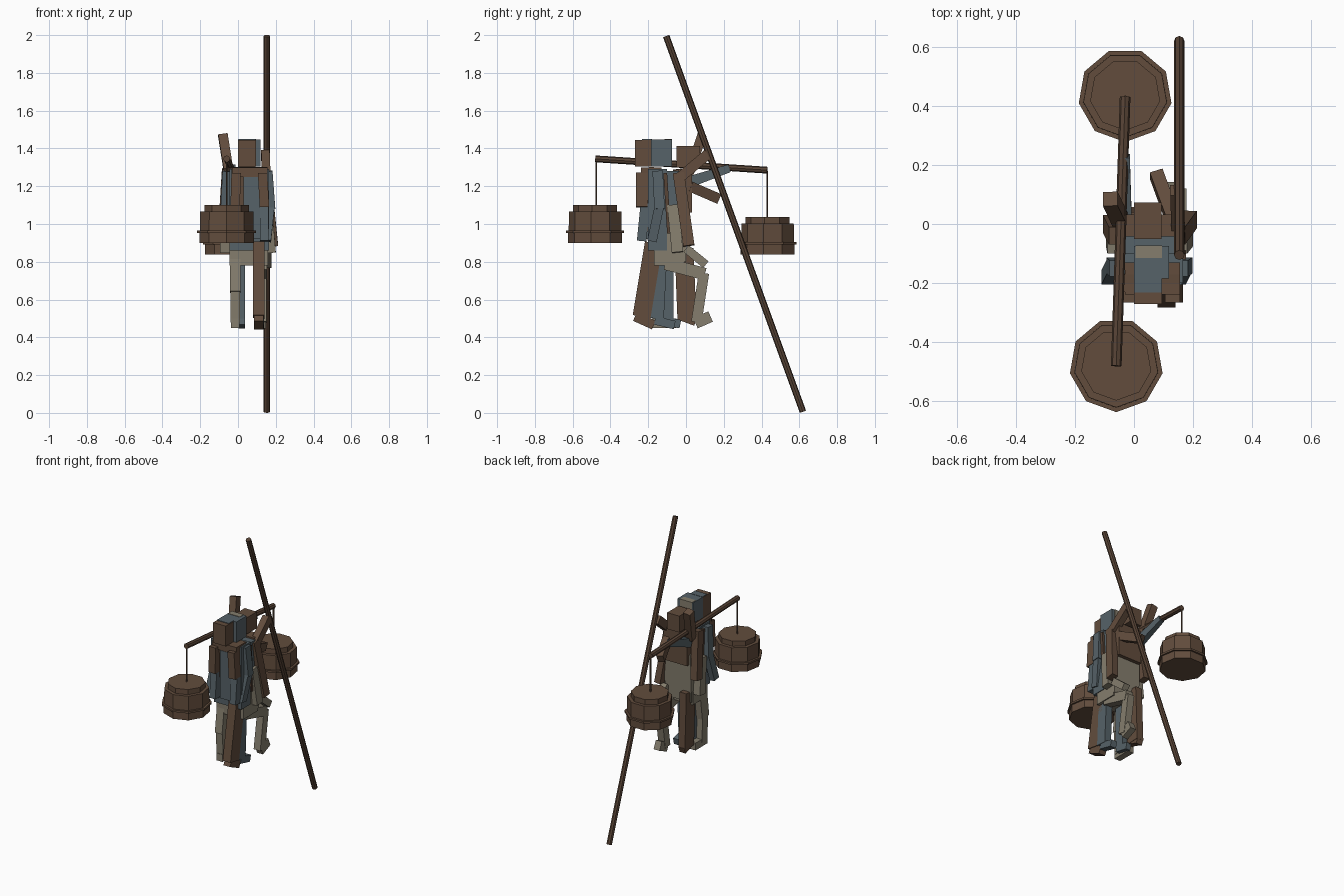
import bpy, bmesh, math
from mathutils import Vector, Matrix


def material(name, rgb):
    m = bpy.data.materials.new(name)
    m.diffuse_color = (*rgb, 1)
    return m


BROWN = material("brown cloth and wood", (0.122, 0.073, 0.046))
DARK = material("dark wood", (0.098, 0.058, 0.037))
BLUE = material("slate blue", (0.093, 0.122, 0.138))
BEIGE = material("drab beige", (0.235, 0.208, 0.155))


def finish(name, bm, mat):
    bmesh.ops.recalc_face_normals(bm, faces=bm.faces)
    me = bpy.data.meshes.new(name)
    bm.to_mesh(me)
    bm.free()
    me.materials.append(mat)
    ob = bpy.data.objects.new(name, me)
    bpy.context.collection.objects.link(ob)
    return ob


def box(name, mat, lo, hi):
    lo, hi = Vector(lo), Vector(hi)
    bm = bmesh.new()
    bmesh.ops.create_cube(bm, size=1, matrix=Matrix.Translation((lo + hi) / 2)
                          @ Matrix.Diagonal((*(hi - lo), 1)))
    return finish(name, bm, mat)


def limb(name, mat, p, q, w, d, taper=1.0):
    """Box running from p to q; w is its width along x, d its depth."""
    p, q = Vector(p), Vector(q)
    axis = (q - p).normalized()
    side = (Vector((1, 0, 0)) - axis * axis.x).normalized()
    deep = axis.cross(side)
    bm = bmesh.new()
    rings = []
    for c, s in ((p, 1), (q, taper)):
        rings.append([bm.verts.new(c + side * w * s * a / 2 + deep * d * s * b / 2)
                      for a, b in ((-1, -1), (1, -1), (1, 1), (-1, 1))])
    bm.faces.new(rings[0])
    bm.faces.new(rings[1])
    for i in range(4):
        j = (i + 1) % 4
        bm.faces.new((rings[0][i], rings[0][j], rings[1][j], rings[1][i]))
    return finish(name, bm, mat)


def rod(name, mat, p, q, r, sides=8):
    p, q = Vector(p), Vector(q)
    bm = bmesh.new()
    rot = (q - p).to_track_quat('Z', 'Y').to_matrix().to_4x4()
    bmesh.ops.create_cone(bm, cap_ends=True, segments=sides, radius1=r, radius2=r,
                          depth=(q - p).length,
                          matrix=Matrix.Translation((p + q) / 2) @ rot)
    return finish(name, bm, mat)


def bucket(name, x, y, z):
    """Nine-sided bucket with a hoop and a stepped lid."""
    profile = [(0.147, 0), (0.147, 0.053), (0.159, 0.053), (0.159, 0.066),
               (0.144, 0.066), (0.143, 0.165), (0.120, 0.165), (0.120, 0.2)]
    bm = bmesh.new()
    rings = []
    for r, h in profile:
        angles = [math.radians(-90 + 40 * i) for i in range(9)]
        rings.append([bm.verts.new((x + r * math.cos(a), y + r * math.sin(a), z + h))
                      for a in angles])
    bm.faces.new(rings[0])
    bm.faces.new(rings[-1])
    for a, b in zip(rings, rings[1:]):
        for i in range(9):
            j = (i + 1) % 9
            bm.faces.new((a[i], a[j], b[j], b[i]))
    return finish(name, bm, BROWN)


# Walking staff, carrying pole, buckets and their cords
rod("staff", DARK, (0.153, -0.105, 1.995), (0.153, 0.619, 0.006), 0.0175)
rod("carrying_pole", DARK, (-0.06, -0.48, 1.345), (-0.03, 0.43, 1.285), 0.018)
bucket("front_bucket", -0.06, -0.477, 0.90)
bucket("back_bucket", -0.03, 0.436, 0.838)
rod("front_cord", DARK, (-0.06, -0.475, 1.345), (-0.06, -0.475, 1.09), 0.005, 6)
rod("back_cord", DARK, (-0.03, 0.43, 1.28), (-0.03, 0.43, 1.03), 0.005, 6)

# Heads, from front to back
box("front_head", BROWN, (0.0, -0.27, 1.305), (0.095, -0.18, 1.445))
box("head_cover", BLUE, (0.002, -0.232, 1.44), (0.093, -0.18, 1.449))
box("blue_head", BLUE, (0.0, -0.185, 1.305), (0.118, -0.075, 1.447))
box("beige_head", BEIGE, (0.005, -0.115, 1.33), (0.095, -0.073, 1.45))
box("back_head", BROWN, (0.0, -0.05, 1.30), (0.093, 0.073, 1.413))

# Torsos
limb("front_torso", BROWN, (0.06, -0.165, 0.87), (0.06, -0.20, 1.30), 0.19, 0.06)
limb("blue_torso", BLUE, (0.06, -0.15, 0.86), (0.06, -0.15, 1.29), 0.21, 0.10)
box("blue_chest", BLUE, (0.03, -0.24, 0.92), (0.12, -0.20, 1.25))
box("collar_band", BROWN, (-0.03, -0.238, 1.25), (0.155, -0.13, 1.30))
box("blue_shoulders", BLUE, (-0.04, -0.13, 1.10), (0.16, -0.03, 1.28))
limb("beige_torso", BEIGE, (0.06, -0.06, 0.80), (0.06, -0.05, 1.13), 0.20, 0.12)
box("beige_hips", BEIGE, (-0.045, -0.17, 0.78), (0.16, -0.01, 0.87))
limb("back_torso", BROWN, (0.06, -0.005, 1.06), (0.06, -0.005, 1.29), 0.18, 0.075)

# Straps across the sides
for x, s in ((-0.05, "left"), (0.165, "right")):
    limb(s + "_strap", DARK, (x, -0.11, 1.27), (x, -0.09, 0.95), 0.02, 0.02)

# Front figure's sleeves, and the arms of the figures behind it
for x, xe, s in ((-0.01, -0.015, "left"), (0.13, 0.14, "right")):
    limb(s + "_front_sleeve", BROWN, (x, -0.235, 1.27), (xe, -0.235, 1.09), 0.05, 0.06)
    limb(s + "_front_forearm", BLUE, (xe, -0.215, 1.11), (xe, -0.235, 0.91), 0.045, 0.05)
for x, xe, s in ((-0.06, -0.07, "left"), (0.16, 0.175, "right")):
    limb(s + "_blue_sleeve", BLUE, (x, -0.15, 1.28), (xe, -0.14, 1.08), 0.045, 0.055)
    limb(s + "_blue_forearm", BLUE, (xe, -0.14, 1.10), (xe - 0.02, -0.18, 0.91), 0.04, 0.05)
    limb(s + "_beige_arm", BEIGE, (x - 0.005, -0.07, 1.10), (xe, -0.045, 0.85), 0.05, 0.06)

# Back figure's arms
limb("right_hanging_arm", BROWN, (0.15, -0.04, 1.27), (0.19, 0.015, 0.885), 0.045, 0.06)
limb("left_hanging_arm", BROWN, (-0.06, -0.04, 1.29), (-0.08, 0.0, 0.97), 0.05, 0.06)
limb("staff_arm", BROWN, (0.15, -0.04, 1.24), (0.145, 0.115, 1.37), 0.045, 0.055)
limb("raised_arm", BROWN, (-0.045, 0.01, 1.25), (-0.08, 0.085, 1.47), 0.05, 0.05)
limb("reaching_arm", BROWN, (0.13, 0.02, 1.20), (0.075, 0.17, 1.135), 0.045, 0.055)
limb("pole_arm", BLUE, (-0.03, 0.01, 1.22), (-0.03, 0.23, 1.295), 0.045, 0.06, 0.7)
limb("beige_hand", BEIGE, (0.155, 0.0, 0.87), (0.155, 0.105, 0.785), 0.045, 0.045)

# Brown legs
limb("front_leg", BROWN, (0.11, -0.17, 0.90), (0.11, -0.235, 0.51), 0.06, 0.095)
limb("front_foot", BROWN, (0.11, -0.27, 0.51), (0.11, -0.17, 0.465), 0.05, 0.05)
limb("back_leg", BROWN, (-0.005, -0.01, 0.87), (-0.005, 0.005, 0.49), 0.05, 0.10)
limb("back_foot", BROWN, (-0.005, -0.03, 0.51), (-0.005, 0.05, 0.48), 0.045, 0.04)

# Blue legs
limb("right_blue_leg", BLUE, (0.115, -0.13, 0.98), (0.115, -0.155, 0.50), 0.05, 0.075)
limb("right_blue_foot", BLUE, (0.115, -0.165, 0.49), (0.115, -0.06, 0.465), 0.045, 0.045)
limb("left_blue_leg", BLUE, (0.02, -0.10, 0.90), (0.02, -0.10, 0.50), 0.035, 0.07)
limb("left_blue_foot", BLUE, (0.02, -0.13, 0.49), (0.02, -0.03, 0.47), 0.035, 0.045)

# Beige legs: one straight, one bent at the knee
limb("straight_thigh", BEIGE, (-0.015, -0.13, 0.83), (-0.015, -0.155, 0.64), 0.055, 0.075)
limb("straight_shin", BEIGE, (-0.015, -0.155, 0.65), (-0.015, -0.145, 0.48), 0.05, 0.06)
limb("straight_foot", BEIGE, (-0.015, -0.18, 0.475), (-0.015, -0.05, 0.475), 0.045, 0.05)
limb("bent_thigh", BEIGE, (0.125, -0.11, 0.79), (0.125, 0.10, 0.735), 0.055, 0.065)
limb("bent_shin", BEIGE, (0.125, 0.095, 0.74), (0.125, 0.055, 0.48), 0.05, 0.055)
limb("bent_foot", BEIGE, (0.125, 0.05, 0.475), (0.125, 0.13, 0.51), 0.045, 0.06)
